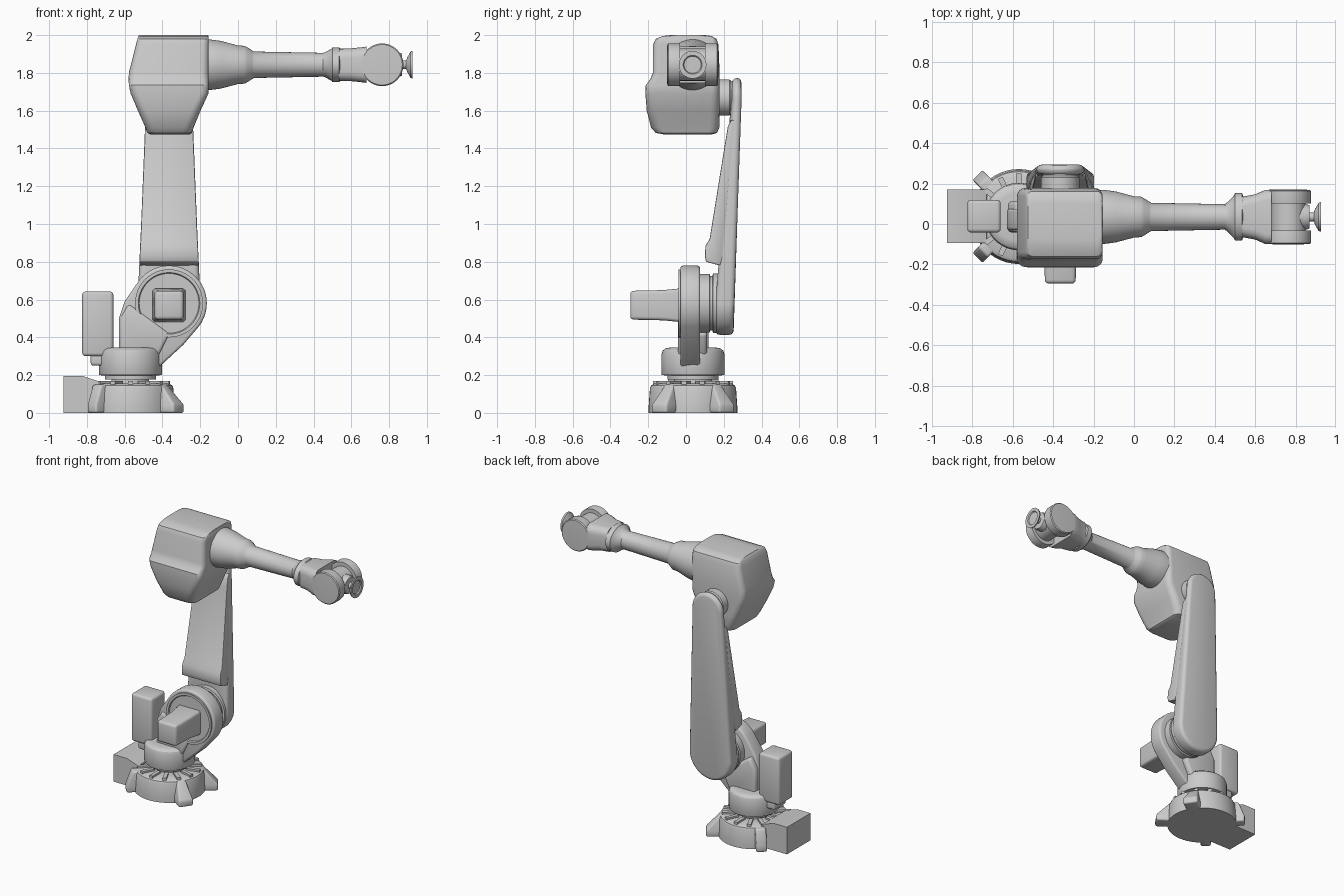
import bpy, bmesh
from math import sin, cos, pi, radians
from mathutils import Vector, Matrix
from mathutils.geometry import convex_hull_2d

if "Cube" in bpy.data.objects:
    bpy.data.objects.remove(bpy.data.objects["Cube"])

SEG = 48


def loft(name, rings, bevel=0, segs=3, min_angle=35):
    """Skin closed loops of equal length, cap both ends, optionally round the sharp edges."""
    bm = bmesh.new()
    loops = [[bm.verts.new(p) for p in ring] for ring in rings]
    n = len(loops[0])
    for a, b in zip(loops, loops[1:]):
        for i in range(n):
            bm.faces.new((a[i], a[(i + 1) % n], b[(i + 1) % n], b[i]))
    bm.faces.new(loops[0])
    bm.faces.new(loops[-1])
    bmesh.ops.recalc_face_normals(bm, faces=bm.faces)
    if bevel:
        edges = [e for e in bm.edges if e.calc_face_angle(0) > radians(min_angle)]
        bmesh.ops.bevel(bm, geom=edges, offset=bevel, segments=segs, profile=0.5,
                        affect='EDGES', clamp_overlap=True)
    me = bpy.data.meshes.new(name)
    bm.to_mesh(me)
    bm.free()
    ob = bpy.data.objects.new(name, me)
    bpy.context.collection.objects.link(ob)
    return ob


def lathe(name, axis, centre, profile):
    """Turn (radius, height) pairs about an axis; a third value stretches the ring along y."""
    rings = []
    for r, h, *s in profile:
        k = s[0] if s else 1
        ring = []
        for i in range(SEG):
            a, b = r * cos(2 * pi * i / SEG), r * sin(2 * pi * i / SEG)
            p = {'X': (h, a * k, b), 'Y': (a, h, b), 'Z': (a, b, h)}[axis]
            ring.append(Vector(p) + Vector(centre))
        rings.append(ring)
    return loft(name, rings)


def box(name, lo, hi, bevel=0):
    (x0, y0, z0), (x1, y1, z1) = lo, hi
    return loft(name, [[(x0, y0, z), (x1, y0, z), (x1, y1, z), (x0, y1, z)] for z in (z0, z1)], bevel)


def arc(x, z, r):
    return [(x + r * cos(2 * pi * i / SEG), z + r * sin(2 * pi * i / SEG)) for i in range(SEG)]


def hull_slab(name, pts, y_in, y_out, bevel):
    """Convex outline in the xz plane, thickened between two y(z) surfaces."""
    out = [pts[i] for i in convex_hull_2d(pts)]
    return loft(name, [[(x, f(z), z) for x, z in out] for f in (y_in, y_out)], bevel)


def round_rect(x0, x1, y0, y1, r, z):
    pts = []
    for cx, cy, a0 in ((x1 - r, y1 - r, 0), (x0 + r, y1 - r, 90), (x0 + r, y0 + r, 180), (x1 - r, y0 + r, 270)):
        for k in range(5):
            a = radians(a0 + 22.5 * k)
            pts.append((cx + r * cos(a), cy + r * sin(a), z))
    return pts


BX, BY = -0.57, 0.037     # base axis
SX, SZ = -0.365, 0.58     # shoulder axis
FY, FZ = 0.035, 1.843     # forearm axis

# base with mounting feet and a ring of radial ribs
lathe("base", 'Z', (BX, BY, 0), [(0.235, 0), (0.235, 0.03), (0.228, 0.13), (0.222, 0.145),
                                 (0.205, 0.155), (0.12, 0.155)])
for i, (ang, reach, top, w0, w1) in enumerate([(35, 0.315, 0.22, 0.05, 0.03), (-35, 0.315, 0.22, 0.05, 0.03),
                                               (135, 0.29, 0.25, 0.035, 0.035), (-135, 0.29, 0.25, 0.035, 0.035)]):
    foot = loft(f"foot_{i}", [[(0.1, -w, z), (r, -w, z), (r, w, z), (0.1, w, z)]
                              for r, w, z in ((reach, w0, 0), (reach, w0, 0.045), (top, w1, 0.15))], 0.012)
    foot.data.transform(Matrix.Translation((BX, BY, 0)) @ Matrix.Rotation(radians(ang), 4, 'Z'))
for i in range(14):
    rib = box(f"base_rib_{i}", (0.12, -0.013, 0.14), (0.212, 0.013, 0.168))
    rib.data.transform(Matrix.Translation((BX, BY, 0)) @ Matrix.Rotation(2 * pi * (i + 0.5) / 14, 4, 'Z'))

# cable junction box behind the base
plan = [(-0.925, 0.195), (-0.82, 0.195), (-0.73, 0.165), (-0.7, 0.0), (-0.925, 0.0)]
loft("junction_box", [[(x, y, z) for x, z in plan] for y in (-0.095, 0.172)])

# rotating turret
lathe("turret", 'Z', (BX, BY, 0), [(0.10, 0.15), (0.10, 0.178), (0.135, 0.178), (0.135, 0.198), (0.165, 0.2),
                                   (0.167, 0.205), (0.167, 0.31), (0.16, 0.33), (0.145, 0.342), (0.12, 0.346)])
box("base_motor", (-0.825, -0.042, 0.30), (-0.66, 0.12, 0.643), 0.018)
box("base_motor_mount", (-0.78, -0.03, 0.25), (-0.6, 0.108, 0.32), 0.015)

# shoulder bracket and neck
hull_slab("shoulder_bracket", arc(SX, SZ, 0.2) + [(-0.62, 0.53), (-0.6, 0.59), (-0.63, 0.5), (-0.63, 0.27), (-0.42, 0.24),
                                                  (-0.29, 0.36)],
          lambda z: -0.03, lambda z: 0.075, 0.014)
hull_slab("shoulder_neck", [(-0.625, 0.28), (-0.625, 0.5), (-0.58, 0.58), (-0.36, 0.42), (-0.43, 0.28)],
          lambda z: -0.042, lambda z: 0.112, 0.02)
lathe("shoulder_ring", 'Y', (SX, 0, SZ), [(0.18, -0.02), (0.18, -0.04), (0.163, -0.04), (0.158, -0.032), (0.1, -0.032)])
lathe("shoulder_gearbox", 'Y', (SX, 0, SZ), [(0.155, 0.06), (0.155, 0.125), (0.145, 0.128), (0.145, 0.14),
                                             (0.158, 0.143), (0.158, 0.18)])
mot = [(0.09, -0.02), (0.08, -0.12), (0.076, -0.295)]
loft("shoulder_motor", [[(SX + a * h, y, 0.57 + b * h) for a, b in ((-1, -1), (1, -1), (1, 1), (-1, 1))]
                        for h, y in mot], 0.018)

# lower arm: tapered capsule that leans outwards, with a front cover plate
mix = lambda z, a, b, z0, z1: a + (b - a) * min(1, max(0, (z - z0) / (z1 - z0)))
arm = arc(SX, SZ, 0.167) + arc(SX, 1.655, 0.118)
hull_slab("lower_arm", arm, lambda z: mix(z, 0.155, 0.245, 0.73, 1.6),
          lambda z: mix(z, 0.252, 0.294, 0.5, 1.3), 0.034)
cover = [(0.106, 0.80, 0.157), (0.1, 0.83, 0.156), (0.103, 0.885, 0.153), (0.125, 0.92, 0.151),
         (0.212, 1.46, 0.129), (0.222, 1.52, 0.127), (0.24, 1.55, 0.126), (0.27, 1.55, 0.118),
         (0.24, 0.95, 0.145), (0.18, 0.78, 0.157)]
loft("arm_cover", [[(SX + s * w, y, z) for y, z, w in cover] for s in (-1, 1)], 0.006, 2)

# elbow joint and housing
lathe("elbow_joint", 'Y', (SX, 0, 1.67), [(0.095, 0.1), (0.095, 0.23), (0.088, 0.238), (0.088, 0.27)])
house = [(1.475, -0.465, -0.255, -0.12, 0.14, 0.04), (1.482, -0.48, -0.245, -0.16, 0.165, 0.05),
         (1.51, -0.49, -0.235, -0.185, 0.176, 0.05), (1.6, -0.53, -0.198, -0.208, 0.178, 0.05),
         (1.69, -0.568, -0.157, -0.215, 0.178, 0.045), (1.735, -0.578, -0.155, -0.213, 0.178, 0.04),
         (1.765, -0.579, -0.155, -0.19, 0.178, 0.04), (1.80, -0.578, -0.155, -0.176, 0.178, 0.04),
         (1.95, -0.54, -0.155, -0.174, 0.172, 0.035), (1.98, -0.532, -0.156, -0.16, 0.162, 0.03),
         (1.995, -0.527, -0.157, -0.125, 0.135, 0.03), (2.0, -0.525, -0.158, -0.08, 0.1, 0.03)]
loft("elbow_housing", [round_rect(x0, x1, y0, y1, r, z) for z, x0, x1, y0, y1, r in house])

# forearm tube with its flared root, collars and wrist ring
lathe("forearm", 'X', (0, FY, FZ), [(0.134, -0.2), (0.134, -0.15), (0.126, -0.09), (0.102, 0.0), (0.1, 0.035),
                                    (0.092, 0.05), (0.076, 0.075), (0.07, 0.085), (0.063, 0.45), (0.068, 0.465, 1.1),
                                    (0.085, 0.495, 1.25), (0.092, 0.50, 1.28), (0.092, 0.535, 1.28),
                                    (0.086, 0.54, 1.2), (0.08, 0.56, 1.2)])

# wrist body blending into a fork of two round cheeks
body = [(0.535, 0.1, 0.086), (0.6, 0.112, 0.087), (0.65, 0.134, 0.092), (0.68, 0.134, 0.096)]
wrist = []
for x, hy, hz in body:
    wrist.append([(x, FY + p[0], FZ + p[1]) for p in round_rect(-hy, hy, -hz, hz, 0.05, 0)])
loft("wrist_body", wrist)
for name, s in (("left", 1), ("right", -1)):
    lathe(f"wrist_cheek_{name}", 'Y', (0.763, FY, FZ), [(0.112, s * 0.066), (0.113, s * 0.07), (0.113, s * 0.128),
                                                        (0.107, s * 0.134), (0.06, s * 0.136)])
lathe("wrist_hub", 'Y', (0.765, FY, FZ), [(0.085, -0.068), (0.085, 0.068)])
lathe("wrist_nose", 'X', (0, FY, FZ), [(0.064, 0.74), (0.064, 0.85), (0.058, 0.868), (0.022, 0.87), (0.022, 0.89),
                                       (0.04, 0.897), (0.07, 0.914), (0.073, 0.925), (0.05, 0.925), (0.045, 0.918)])

# smooth shading with sharp edges kept
bpy.ops.object.select_all(action='SELECT')
bpy.context.view_layer.objects.active = bpy.context.selected_objects[0]
bpy.ops.object.shade_smooth_by_angle(angle=radians(32))
